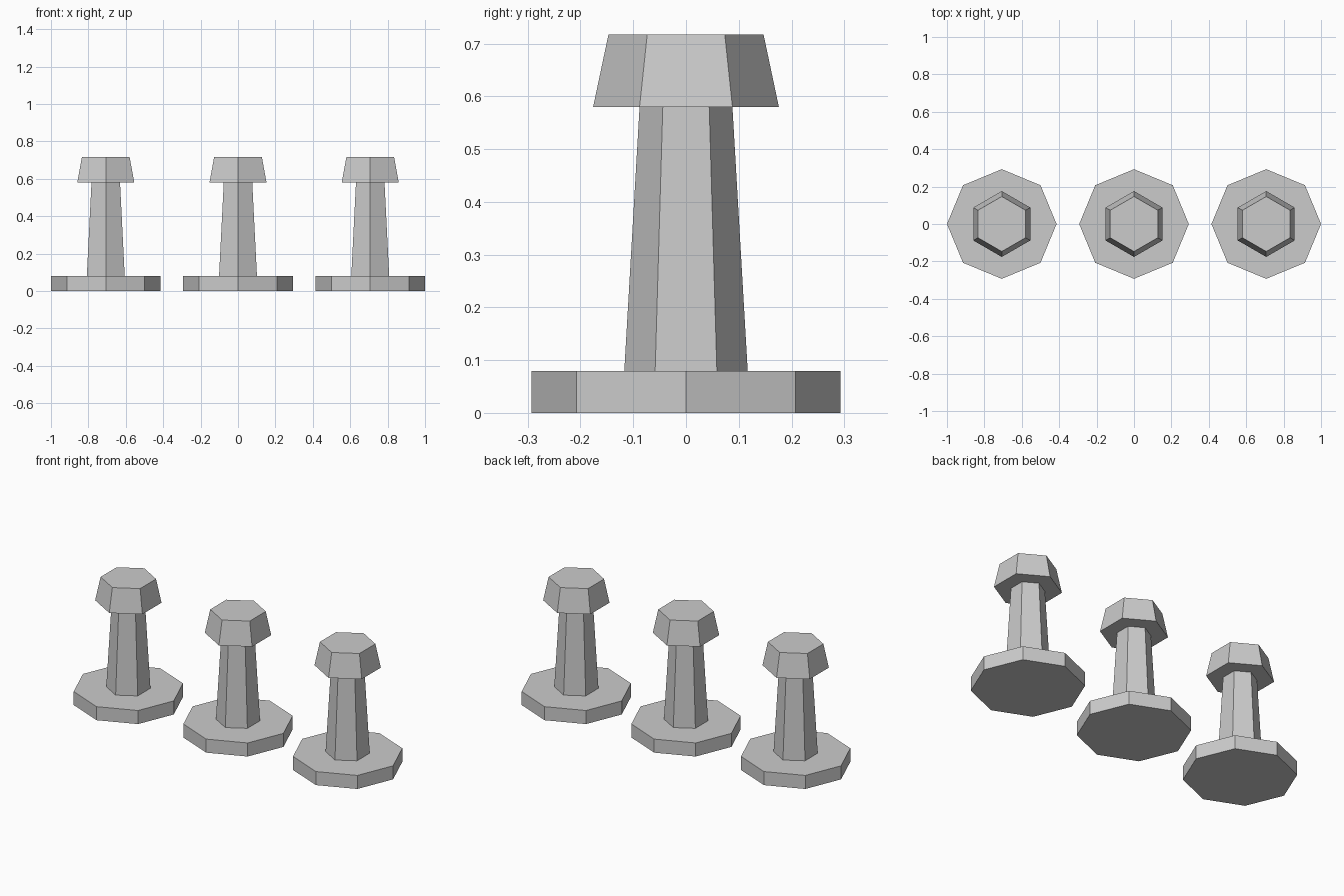
import bpy
import bmesh
from mathutils import Matrix

default_cube = bpy.data.objects.get("Cube")
if default_cube:
    bpy.data.objects.remove(default_cube, do_unlink=True)

# Single grey used on every part
grey = bpy.data.materials.new("plain_grey")
grey.use_nodes = True
colour = (0.6, 0.6, 0.6, 1)
grey.diffuse_color = colour
grey.node_tree.nodes["Principled BSDF"].inputs["Base Color"].default_value = colour


def tapered_prism(name, x, sides, r_bottom, r_top, z_bottom, z_top):
    """Flat-shaded frustum with a corner on the y axis."""
    bm = bmesh.new()
    bmesh.ops.create_cone(
        bm, cap_ends=True, segments=sides, radius1=r_bottom, radius2=r_top,
        depth=z_top - z_bottom,
        matrix=Matrix.Translation((0, 0, (z_bottom + z_top) / 2)))
    mesh = bpy.data.meshes.new(name)
    bm.to_mesh(mesh)
    bm.free()
    mesh.materials.append(grey)
    obj = bpy.data.objects.new(name, mesh)
    obj.location.x = x
    bpy.context.collection.objects.link(obj)
    return obj


SPACING = 0.707
BASE_TOP, COLUMN_TOP, CAP_TOP = 0.079, 0.58, 0.717

# Three identical posts in a row
for side, x in (("right", -SPACING), ("middle", 0), ("left", SPACING)):
    tapered_prism(side + "_base", x, 8, 0.293, 0.293, 0, BASE_TOP)
    tapered_prism(side + "_column", x, 6, 0.117, 0.088, BASE_TOP, COLUMN_TOP)
    tapered_prism(side + "_cap", x, 6, 0.176, 0.147, COLUMN_TOP, CAP_TOP)
